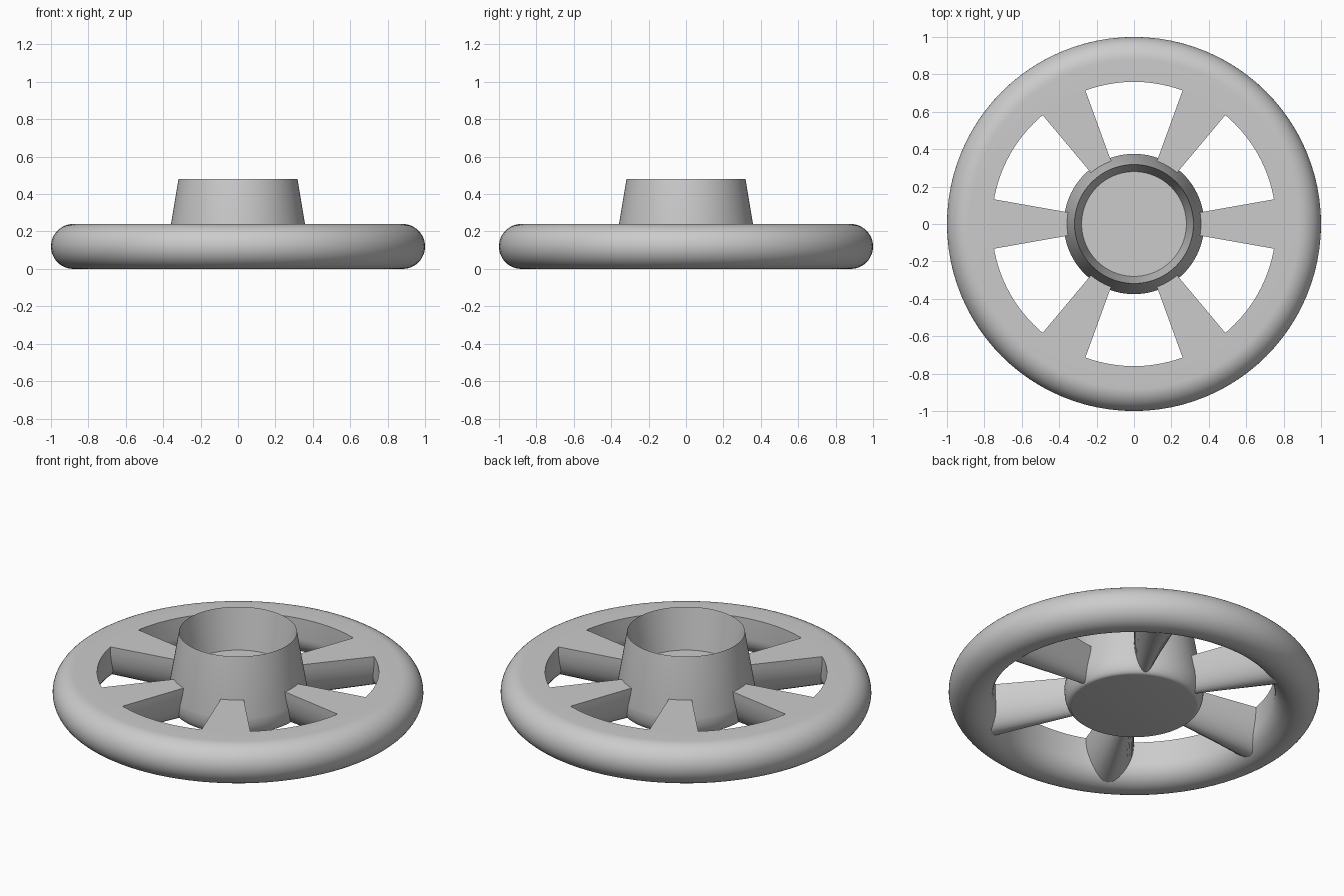
import bpy, bmesh
from math import sin, cos, tan, pi, radians

cube = bpy.data.objects.get("Cube")
if cube:
    bpy.data.objects.remove(cube)

grey = bpy.data.materials.new("plain_grey")
grey.use_nodes = True
grey.diffuse_color = (0.6, 0.6, 0.6, 1)
grey.node_tree.nodes["Principled BSDF"].inputs["Base Color"].default_value = (0.6, 0.6, 0.6, 1)

TOP = 0.24        # height of the flat upper face
TUBE = 0.12       # radius of the rim's rounded section
SPOKES = 6


def finish(bm, name):
    bmesh.ops.recalc_face_normals(bm, faces=bm.faces)
    mesh = bpy.data.meshes.new(name)
    bm.to_mesh(mesh)
    bm.free()
    ob = bpy.data.objects.new(name, mesh)
    bpy.context.collection.objects.link(ob)
    mesh.materials.append(grey)
    bpy.ops.object.select_all(action='DESELECT')
    ob.select_set(True)
    bpy.context.view_layer.objects.active = ob
    bpy.ops.object.shade_smooth_by_angle(angle=radians(35))
    return ob


def lathe(name, profile, closed, steps=96):
    """Revolve a list of (radius, height) points about z."""
    bm = bmesh.new()
    verts = [bm.verts.new((r, 0, z)) for r, z in profile]
    pairs = list(zip(verts, verts[1:]))
    if closed:
        pairs.append((verts[-1], verts[0]))
    edges = [bm.edges.new(p) for p in pairs]
    bmesh.ops.spin(bm, geom=verts + edges, cent=(0, 0, 0), axis=(0, 0, 1),
                   angle=2 * pi, steps=steps)
    bmesh.ops.remove_doubles(bm, verts=bm.verts, dist=1e-5)
    return finish(bm, name)


# Rim: flat top and straight inner wall, rounded outside and underneath
arc = [radians(90 - 270 * i / 36) for i in range(37)]
rim_profile = [(0.88 + TUBE * cos(a), TUBE + TUBE * sin(a)) for a in arc]
lathe("rim", rim_profile + [(0.76, TOP)], True)

# Hub: flared cup with a thin lip, inner floor and rounded base
base = [(0.335 + 0.04 * cos(a), 0.12 - 0.09 * sin(a))
        for a in [radians(90 * i / 10) for i in range(11)]]
lathe("hub", [(0, TOP), (0.28, TOP), (0.318, 0.48), (0.375, 0.14)]
      + base + [(0, 0.03)], False)


# Spokes: flat on top, deep half-ellipse below, widening towards the rim
def spoke_ring(bm, radius, depth, flare, n=20):
    ring = []
    for i in range(n + 1):
        t = pi * i / n
        x = radius + flare * sin(t) ** 4
        ring.append(bm.verts.new((x, radius * tan(radians(10)) * cos(t),
                                  TOP - depth * sin(t))))
    return ring


for k in range(SPOKES):
    bm = bmesh.new()
    inner = spoke_ring(bm, 0.33, 0.20, 0)
    outer = spoke_ring(bm, 0.762, 0.225, 0.10)
    count = len(inner)
    for i in range(count):
        j = (i + 1) % count
        bm.faces.new((inner[i], inner[j], outer[j], outer[i]))
    bm.faces.new(inner)
    bm.faces.new(outer)
    spoke = finish(bm, f"spoke_{k + 1}")
    spoke.rotation_euler.z = 2 * pi * k / SPOKES
